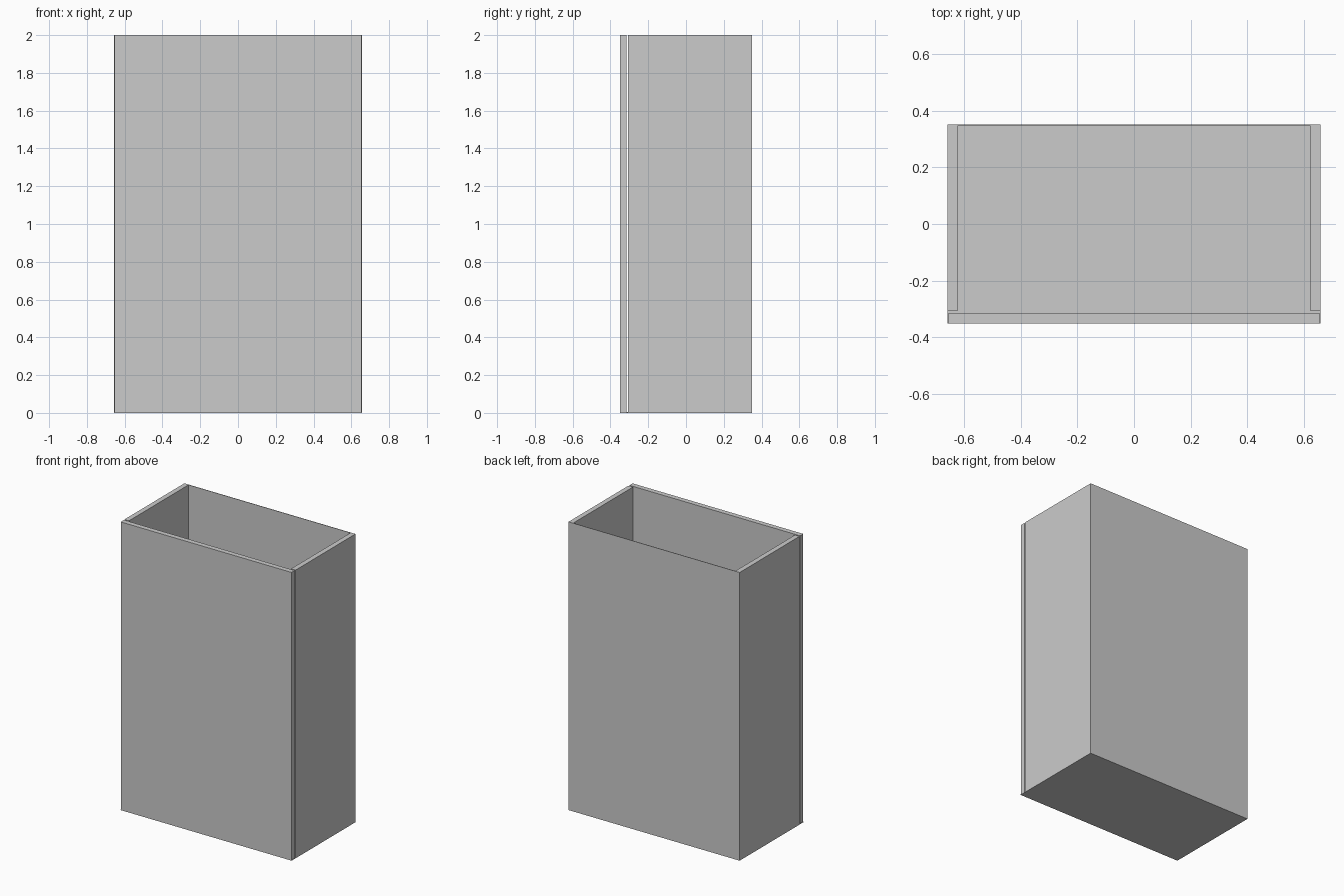
import bpy

if "Cube" in bpy.data.objects:
    bpy.data.objects.remove(bpy.data.objects["Cube"])


def panel(name, x, y, z):
    """Rectangular board given by its (min, max) extent on each axis."""
    bpy.ops.mesh.primitive_cube_add(size=1, location=[(a + b) / 2 for a, b in (x, y, z)])
    ob = bpy.context.object
    ob.name = name
    ob.scale = [b - a for a, b in (x, y, z)]
    bpy.ops.object.transform_apply(location=False, rotation=False, scale=True)
    return ob


W, D, H = 0.657, 0.35, 2.0   # half width, half depth, height
T, S = 0.035, 0.004          # board and thin sheet thickness

# Thin base and back sheets
panel("bottom_sheet", (-W, W), (-D, D), (0, S))
panel("back_sheet", (-W, W), (D - S, D), (S, H))

# Side boards
for name, s in (("left_side", -1), ("right_side", 1)):
    xs = sorted((s * W, s * (W - T)))
    panel(name, xs, (-0.307, D - S), (S, H))

# Front door, held slightly off the sides by a narrow gap
panel("front_door", (-W + 0.002, W - 0.002), (-D, -D + T), (S, H))
